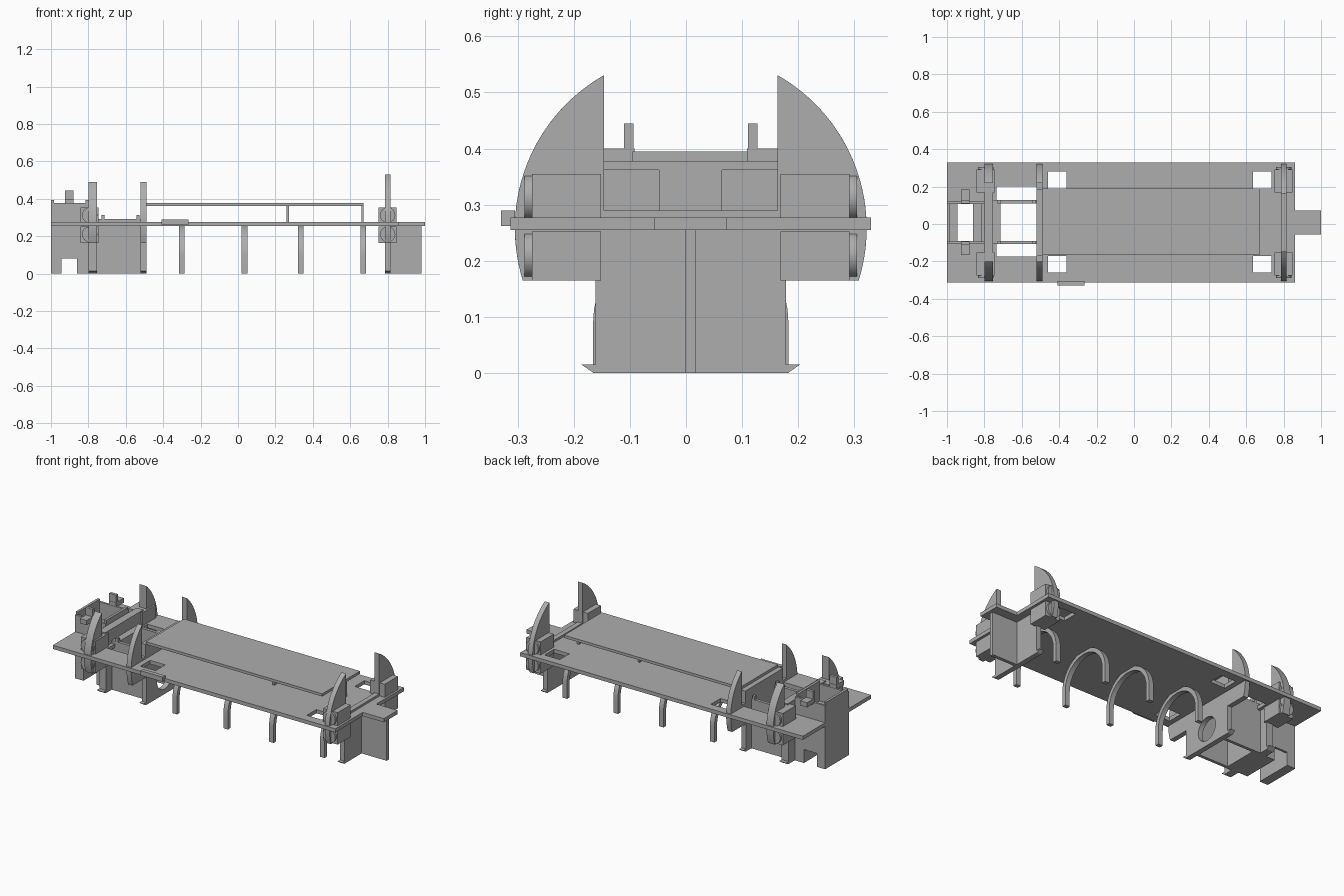
import bpy, bmesh, math
from mathutils import Vector

if "Cube" in bpy.data.objects:
    bpy.data.objects.remove(bpy.data.objects["Cube"])

YC = 0.0085                      # centre line of the chassis in y
ZC, R = 0.258, 0.3135            # bulkhead circle

grey = bpy.data.materials.new("grey_plastic")
grey.diffuse_color = (0.42, 0.42, 0.42, 1)
grey.use_nodes = True
grey.node_tree.nodes["Principled BSDF"].inputs["Base Color"].default_value = grey.diffuse_color


def finish(name, bm):
    bmesh.ops.recalc_face_normals(bm, faces=bm.faces)
    me = bpy.data.meshes.new(name)
    bm.to_mesh(me)
    bm.free()
    me.materials.append(grey)
    ob = bpy.data.objects.new(name, me)
    bpy.context.collection.objects.link(ob)
    return ob


def box(name, x0, x1, y0, y1, z0, z1):
    bm = bmesh.new()
    bmesh.ops.create_cube(bm, size=1)
    for v in bm.verts:
        v.co = Vector(((x0, x1)[v.co.x > 0], (y0, y1)[v.co.y > 0], (z0, z1)[v.co.z > 0]))
    return finish(name, bm)


def extrude_x(name, pts, x0, x1):
    """Solid from a (y, z) outline."""
    bm = bmesh.new()
    f = bm.faces.new([bm.verts.new((x0, y, z)) for y, z in pts])
    r = bmesh.ops.extrude_face_region(bm, geom=[f])
    bmesh.ops.translate(bm, vec=(x1 - x0, 0, 0),
                        verts=[g for g in r["geom"] if isinstance(g, bmesh.types.BMVert)])
    return finish(name, bm)


def cylinder(name, axis, c, r, length):
    bm = bmesh.new()
    bmesh.ops.create_cone(bm, cap_ends=True, segments=32, radius1=r, radius2=r, depth=length)
    for v in bm.verts:
        x, y, z = v.co
        v.co = Vector(c) + Vector((z, x, y) if axis == "x" else (x, z, y))
    return finish(name, bm)


def cut(ob, *cutters):
    for c in cutters:
        m = ob.modifiers.new("cut", "BOOLEAN")
        m.operation, m.object, m.solver = "DIFFERENCE", c, "EXACT"
        bpy.context.view_layer.objects.active = ob
        bpy.ops.object.modifier_apply(modifier=m.name)
        bpy.data.objects.remove(c)
    return ob


def hole(x0, x1, y0, y1, z0=-0.1, z1=0.8):
    return box("cutter", x0, x1, y0, y1, z0, z1)


def bulkhead(name, x0, x1, inner, mid_half, mid_top):
    """Cross wall with feet, round shoulders and a pair of curved horns."""
    half = [(0.173, 0), (0.195, 0.015), (0.17, 0.015), (0.17, 0.165)]
    a0 = math.asin((0.165 - ZC) / R)
    a1 = math.acos(inner / R)
    for i in range(25):
        a = a0 + (a1 - a0) * i / 24
        half.append((R * math.cos(a), ZC + R * math.sin(a)))
    half.append((inner, 0.29))
    if mid_top > 0.3:
        half += [(mid_half, 0.29), (mid_half, mid_top)]
    pts = [(YC + h, z) for h, z in half] + [(YC - h, z) for h, z in reversed(half)]
    return extrude_x(name, pts, x0, x1)


# main deck with its openings
deck = box("deck", -1, 0.86, -0.313, 0.33, 0.255, 0.277)
cut(deck,
    *[hole(x, x + 0.1, y, y + 0.09) for x in (-0.46, 0.635) for y in (-0.26, 0.19)],
    hole(-0.735, -0.52, -0.175, 0.2),
    hole(-0.945, -0.86, -0.09, 0.11))
box("coupling_tab", 0.86, 1.0, -0.056, 0.073, 0.255, 0.277)
box("side_switch", -0.41, -0.265, -0.33, -0.305, 0.262, 0.29)

# raised plate and its posts
box("upper_plate", -0.49, 0.67, -0.165, 0.19, 0.362, 0.378)
for x in (0.26, 0.66):
    box("plate_post", x, x + 0.012, -0.048, 0.064, 0.275, 0.364)

# bulkheads
end_wall = bulkhead("end_bulkhead", 0.785, 0.815, 0.155, 0, 0)
cut(end_wall, cylinder("cutter", "x", (0.8, 0.073, 0.098), 0.021, 0.2))
mid_wall = bulkhead("middle_bulkhead", -0.52, -0.49, 0.21, 0.177, 0.362)
cut(mid_wall, cylinder("cutter", "x", (-0.505, YC, 0.1), 0.07, 0.2))
bulkhead("gearbox_bulkhead", -0.80, -0.755, 0.21, 0.18, 0.362)
box("end_web", 0.81, 0.98, -0.002, 0.018, 0, 0.256)

# lamp sockets, two stacked on each corner
for xc in (0.8, -0.793):
    for s in (-1, 1):
        for z in (0.21, 0.313):
            ya, yb = sorted((YC + s * 0.16, YC + s * 0.283))
            socket = box("lamp_block", xc - 0.048, xc + 0.048, ya, yb, z - 0.045, z + 0.042)
            cut(socket, cylinder("cutter", "y", (xc, YC + s * 0.283, z), 0.022, 0.06))
            ring = cylinder("lamp_ring", "y", (xc, YC + s * 0.286, z), 0.041, 0.02)
            cut(ring, cylinder("cutter", "y", (xc, YC + s * 0.286, z), 0.022, 0.06))

# arched ribs under the deck
for x in (-0.3, 0.035, 0.335, 0.67):
    pts = []
    for r, order in ((0.174, 1), (0.15, -1)):
        arc = [(YC + r, 0)] + [(YC + r * math.cos(math.pi * i / 24),
                                0.09 + r * math.sin(math.pi * i / 24))
                               for i in range(25)] + [(YC - r, 0)]
        pts += arc[::order]
    extrude_x("arch_rib", pts, x - 0.015, x + 0.015)

# gear channel between the two bulkheads
for y in (-0.108, 0.11):
    box("channel_wall", -0.76, -0.515, y, y + 0.018, 0, 0.293)
    for x in (-0.73, -0.542):
        box("channel_lip", x, x + 0.015, y, y + 0.018, 0.29, 0.314)
box("channel_end", -0.76, -0.715, -0.1, 0.12, 0, 0.293)

# end tower, open at the top and notched below
tower = box("end_tower", -1, -0.8, -0.103, 0.12, 0, 0.378)
cut(tower,
    hole(-0.985, -0.815, -0.09, 0.107, 0.277, 0.8),
    hole(-0.945, -0.86, -0.09, 0.107),
    hole(-0.945, -0.86, -0.3, 0.3, -0.1, 0.08))
for x in (-1.0, -0.815):
    box("tower_lip", x, x + 0.015, -0.095, 0.11, 0.376, 0.395)

# angle clips on the tower
for s in (-1, 1):
    for name, h0, h1, z0, z1 in (("clip_base", 0.1, 0.175, 0.372, 0.4),
                                 ("clip_upright", 0.102, 0.119, 0.395, 0.445)):
        ya, yb = sorted((YC + s * h0, YC + s * h1))
        box(name, -0.925, -0.88, ya, yb, z0, z1)

for ob in bpy.context.scene.objects:
    bpy.ops.object.select_all(action="DESELECT")
    ob.select_set(True)
    bpy.context.view_layer.objects.active = ob
    bpy.ops.object.shade_smooth_by_angle(angle=math.radians(30))
